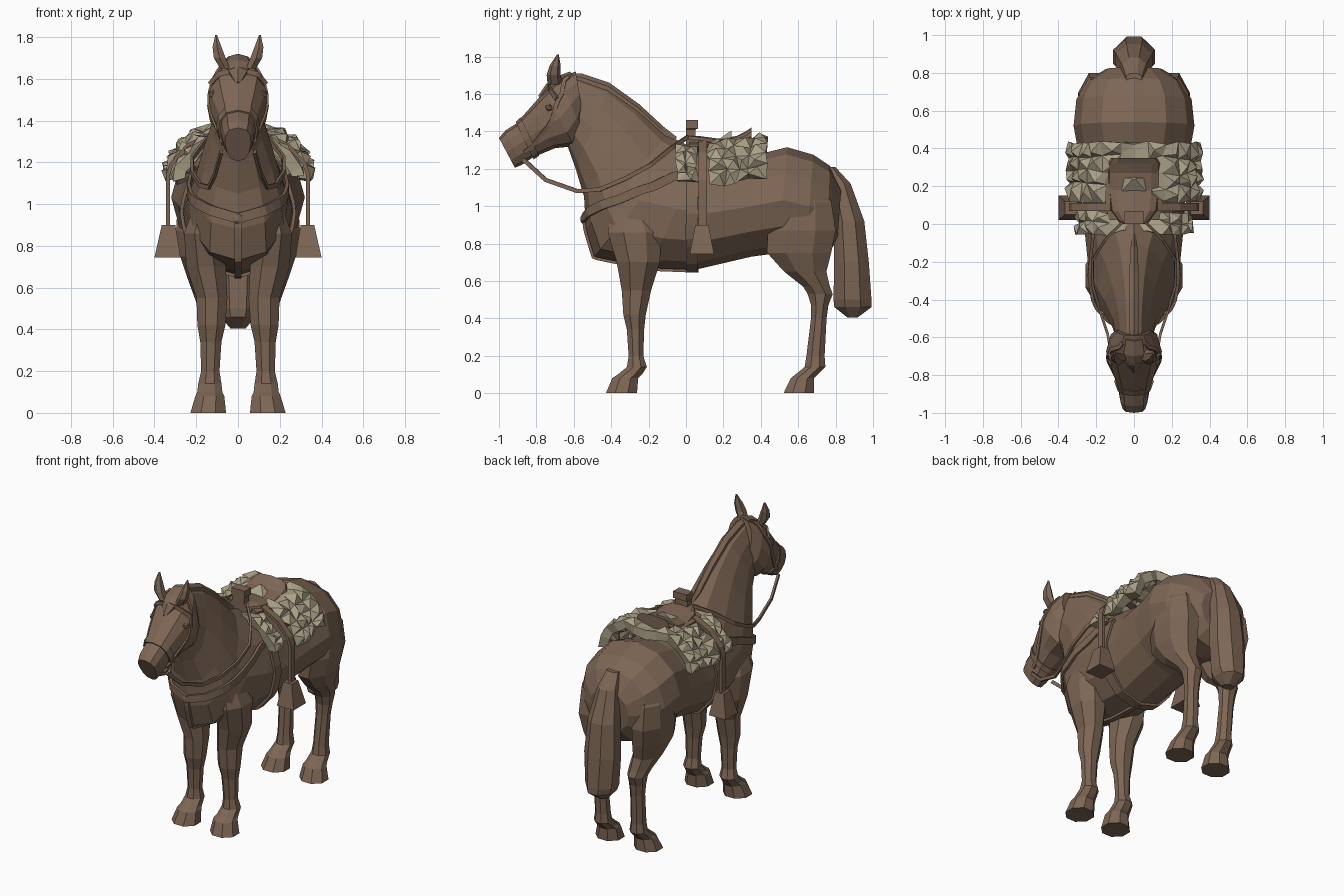
import bpy, bmesh, random
from math import sin, cos, pi, sqrt
from mathutils import Vector
from mathutils.bvhtree import BVHTree

random.seed(4)
if "Cube" in bpy.data.objects:
    bpy.data.objects.remove(bpy.data.objects["Cube"])


def material(name, rgb):
    m = bpy.data.materials.new(name)
    m.use_nodes = True
    m.diffuse_color = (*rgb, 1)
    m.node_tree.nodes["Principled BSDF"].inputs["Base Color"].default_value = (*rgb, 1)
    return m


BROWN = material("brown_hide", (0.205, 0.133, 0.09))
FLEECE = material("pale_fleece", (0.41, 0.355, 0.245))


def finish(bm, name, mat=BROWN, mirror=False):
    bmesh.ops.recalc_face_normals(bm, faces=bm.faces)
    me = bpy.data.meshes.new(name)
    bm.to_mesh(me)
    bm.free()
    me.materials.append(mat)
    ob = bpy.data.objects.new(name, me)
    bpy.context.collection.objects.link(ob)
    if mirror:
        ob.modifiers.new("mirror", 'MIRROR')
    return ob


def loft(name, rings, mirror=False, mat=BROWN):
    """Skin a list of closed rings and cap both ends."""
    bm = bmesh.new()
    vs = [[bm.verts.new(p) for p in r] for r in rings]
    n = len(vs[0])
    for a, b in zip(vs, vs[1:]):
        for i in range(n):
            j = (i + 1) % n
            bm.faces.new((a[i], a[j], b[j], b[i]))
    bm.faces.new(vs[0])
    bm.faces.new(vs[-1])
    return finish(bm, name, mat, mirror)


def section(top, bottom, w, egg=0.0, power=1.0, n=12):
    """Ring across the body between a top and a bottom (y, z) point."""
    t, b = Vector((0, *top)), Vector((0, *bottom))
    out = []
    for i in range(n):
        a = 2 * pi * i / n
        s = sin(a)
        x = w * (1 if s > 0 else -1) * abs(s) ** power * (1 - egg * cos(a))
        out.append((t + b) / 2 + (t - b) / 2 * cos(a) + Vector((x, 0, 0)))
    return out


def level(z, y0, y1, x0, x1, n=8):
    """Horizontal ring; four sides give a rectangle."""
    k, ph = (sqrt(2), pi / 4) if n == 4 else (1, pi / n)
    return [Vector(((x0 + x1) / 2 + k * (x1 - x0) / 2 * cos(ph + 2 * pi * i / n),
                    (y0 + y1) / 2 + k * (y1 - y0) / 2 * sin(ph + 2 * pi * i / n), z))
            for i in range(n)]


def strap(name, pts, side, w, thick=0.008, mirror=False):
    """Flat band along a path; side is its width direction."""
    pts = [Vector(p) for p in pts]
    side = Vector(side)
    rings = []
    for i, p in enumerate(pts):
        t = (pts[min(i + 1, len(pts) - 1)] - pts[max(i - 1, 0)]).normalized()
        nrm = t.cross(side).normalized()
        sd = nrm.cross(t)
        rings.append([p + sd * w * a + nrm * thick * b
                      for a, b in ((1, 1), (1, -1), (-1, -1), (-1, 1))])
    return loft(name, rings, mirror)


def surface(ob):
    me = ob.data
    return BVHTree.FromPolygons([v.co for v in me.vertices],
                                [tuple(p.vertices) for p in me.polygons])


def snap(tree, pts, steps=4, lift=0.008):
    """Lay a path onto a surface."""
    pts = [Vector(p) for p in pts]
    dense = [a.lerp(b, k / steps) for a, b in zip(pts, pts[1:]) for k in range(steps)]
    out = []
    for p in dense + [pts[-1]]:
        co, nrm, _, _ = tree.find_nearest(p)
        q = co + nrm * lift
        if abs(p.x) < 0.001:
            q.x = 0
        out.append(q)
    return out


# Neck and trunk
body = loft("body", [section(*r) for r in (
    ((-.60, 1.70), (-.64, 1.34), .09, .2),
    ((-.41, 1.635), (-.59, 1.20), .115, .3),
    ((-.25, 1.52), (-.545, 1.05), .16, .35),
    ((-.10, 1.38), (-.535, .88), .205, .3),
    ((0, 1.33), (-.49, .73), .24, .15),
    ((.10, 1.30), (-.20, .67), .26, .08),
    ((.22, 1.27), (.05, .66), .27, 0),
    ((.36, 1.27), (.35, .73), .29, 0),
    ((.54, 1.315), (.50, .75), .32, 0, .9),
    ((.68, 1.275), (.64, .72), .305, 0, .9),
    ((.77, 1.215), (.75, .73), .25, 0, .9),
    ((.83, 1.10), (.81, .82), .15))])

# Head
head = loft("head", [section(*r, .7) for r in (
    ((-.59, 1.72), (-.55, 1.48), .09, .08),
    ((-.68, 1.685), (-.55, 1.40), .13, .08),
    ((-.75, 1.62), (-.60, 1.32), .148, 0),
    ((-.83, 1.53), (-.70, 1.31), .12, 0),
    ((-.91, 1.44), (-.82, 1.26), .085, 0),
    ((-.965, 1.405), (-.88, 1.22), .075, -.1),
    ((-1.0, 1.365), (-.915, 1.205), .062, -.15))])
on_body, on_head = surface(body), surface(head)

bm = bmesh.new()
bmesh.ops.create_icosphere(bm, subdivisions=1, radius=.024)
bmesh.ops.translate(bm, verts=bm.verts, vec=snap(on_head, [(.17, -.765, 1.55)], lift=-.01)[0])
finish(bm, "eyes", mirror=True)

loft("ears", [level(*r, 6) for r in (
    (1.65, -.74, -.66, .035, .09), (1.70, -.745, -.67, .055, .12),
    (1.75, -.73, -.67, .075, .125), (1.81, -.69, -.68, .10, .11))], mirror=True)

# Mane and forelock
loft("mane", [section((y, z + .02), (y - .02, z - .06), w, n=6) for y, z, w in (
    (-.64, 1.69, .03), (-.56, 1.69, .03), (-.41, 1.64, .03),
    (-.25, 1.525, .028), (-.12, 1.405, .022), (-.05, 1.35, .01))])
loft("forelock", [section((y, z), (y + .03, z - .05), w, n=6) for y, z, w in (
    (-.62, 1.72, .05), (-.70, 1.69, .065), (-.75, 1.65, .05), (-.79, 1.59, .01))])

# Legs with hooves
loft("front_legs", [level(*r) for r in (
    (1.08, -.38, -.24, .10, .18), (.86, -.43, -.12, .08, .265),
    (.70, -.38, -.13, .05, .255), (.55, -.35, -.18, .045, .205),
    (.42, -.34, -.21, .055, .20), (.34, -.32, -.22, .075, .185),
    (.20, -.31, -.225, .085, .18), (.14, -.32, -.205, .075, .195),
    (.10, -.37, -.23, .07, .20), (.08, -.40, -.25, .06, .21),
    (0, -.435, -.255, .05, .235))], mirror=True)
loft("hind_legs", [level(*r) for r in (
    (1.16, .54, .70, .10, .22), (1.02, .47, .79, .10, .295),
    (.87, .42, .815, .09, .305), (.75, .42, .79, .08, .285),
    (.65, .515, .76, .08, .25), (.57, .62, .775, .08, .22),
    (.53, .645, .79, .08, .205), (.47, .665, .765, .085, .195),
    (.40, .665, .755, .09, .185), (.20, .64, .745, .085, .18),
    (.14, .63, .75, .075, .19), (.10, .58, .71, .07, .20),
    (.08, .555, .69, .06, .21), (0, .515, .69, .05, .235))], mirror=True)

# Tail
loft("tail", [level(z, y0, y1, -w, w) for z, y0, y1, w in (
    (1.21, .74, .80, .045), (1.12, .76, .885, .07), (.92, .78, .96, .105),
    (.70, .785, .985, .12), (.50, .78, 1.0, .105), (.46, .785, 1.0, .09),
    (.405, .86, .92, .04))])

# Shaggy fleece in two pieces
HALF = ((0, 1.28), (.08, 1.29), (.15, 1.30), (.21, 1.27), (.26, 1.22), (.30, 1.17), (.31, 1.12))


def fleece(name, y0, y1, rows, sx, rise, tuft):
    bm = bmesh.new()
    prof = [(-x, z) for x, z in HALF[:0:-1]] + list(HALF)
    jit = lambda s: random.uniform(-s, s)
    grid = []
    for k in range(rows):
        f = k / (rows - 1)
        edge = .012 if k in (0, rows - 1) else .025
        grid.append([bm.verts.new((x * sx + jit(.018) * min(1, abs(x) * 6),
                                   y0 + (y1 - y0) * f + jit(edge),
                                   z + rise * f + jit(.018) * min(1, .2 + abs(x) * 4)))
                     for x, z in prof])
    for a, b in zip(grid, grid[1:]):
        for i in range(len(prof) - 1):
            bm.faces.new((a[i], a[i + 1], b[i + 1], b[i]))
    # Tufts rise from every patch beside the seat
    bm.normal_update()
    outer = [f for f in bm.faces if abs(f.calc_center_median().x) > .12]
    bmesh.ops.poke(bm, faces=outer, offset=tuft)
    bmesh.ops.triangulate(bm, faces=bm.faces)
    ob = finish(bm, name, FLEECE)
    m = ob.modifiers.new("thickness", 'SOLIDIFY')
    m.thickness, m.offset = .06, 0


fleece("front_fleece", -.045, .055, 3, .88, 0, .022)
fleece("rear_fleece", .13, .425, 5, 1.02, .035, .034)
loft("fleece_tuft", [level(z, y0, y1, -x, x, 4) for z, y0, y1, x in (
    (1.34, .15, .24, .085), (1.40, .235, .245, .01))], mat=FLEECE)

# Saddle
loft("saddle_seat", [section((y, z), (y, z - .09), w, 0, .6) for y, z, w in (
    (0, 1.38, .07), (.07, 1.375, .125), (.18, 1.36, .14),
    (.27, 1.375, .14), (.32, 1.40, .14), (.35, 1.42, .12))])
loft("saddle_skirt", [section((y, z), (y, z - .05), w, -.2, .6) for y, z, w in (
    (.02, 1.345, .13), (.1, 1.345, .15), (.25, 1.345, .15), (.34, 1.36, .14))])
loft("saddle_horn", [level(z, 0, y, -x, x, 4) for z, y, x in (
    (1.33, .05, .045), (1.41, .05, .045), (1.415, .065, .05), (1.46, .065, .05))])

# Stirrups
strap("stirrup_leathers", [(.12, .09, 1.34), (.24, .09, 1.28), (.32, .09, 1.19),
                           (.335, .09, 1.14), (.335, .09, .88)],
      (0, 1, 0), .022, .01, mirror=True)
loft("stirrups", [level(.90, .05, .12, .30, .365, 4),
                  level(.745, .02, .15, .275, .40, 4)], mirror=True)

# Girth and breast straps
strap("girth", snap(on_body, [(.30, .03, 1.25), (.34, .03, .95), (.24, .03, .68), (0, .03, .55)]),
      (0, 1, 0), .032, mirror=True)
strap("breast_strap", snap(on_body, [(0, -.57, .93), (.14, -.53, .97), (.24, -.36, 1.04),
                                     (.27, -.18, 1.12), (.27, -.03, 1.20)], lift=.012),
      (0, 0, 1), .024, mirror=True)
strap("chest_strap", snap(on_body, [(0, -.58, .93), (0, -.56, .76), (0, -.46, .66),
                                    (0, -.2, .63), (0, .06, .62)]),
      (1, 0, 0), .017)
bm = bmesh.new()
bmesh.ops.create_icosphere(bm, subdivisions=1, radius=.03)
for v in bm.verts:
    v.co = Vector((v.co.x, v.co.y * .5 - .55, v.co.z + .93))
finish(bm, "breast_ring")

# Bridle and reins
loft("noseband", [section((-.885, 1.475), (-.785, 1.27), .105, 0, .7),
                  section((-.91, 1.45), (-.815, 1.25), .094, 0, .7)])
strap("browband", snap(on_head, [(0, -.75, 1.66), (.1, -.74, 1.64), (.16, -.69, 1.58)]),
      (0, 0, 1), .012, .006, mirror=True)
strap("cheek_straps", snap(on_head, [(.07, -.64, 1.72), (.16, -.68, 1.58), (.16, -.74, 1.42),
                                     (.11, -.86, 1.27)], lift=.004),
      (0, 1, 0), .011, .005, mirror=True)
strap("reins", [(.08, -.87, 1.25), (.11, -.75, 1.14), (.14, -.58, 1.08), (.18, -.46, 1.09),
                (.22, -.32, 1.15), (.22, -.19, 1.22), (.15, -.08, 1.31), (.06, .01, 1.37)],
      (0, 0, 1), .011, .007, mirror=True)
